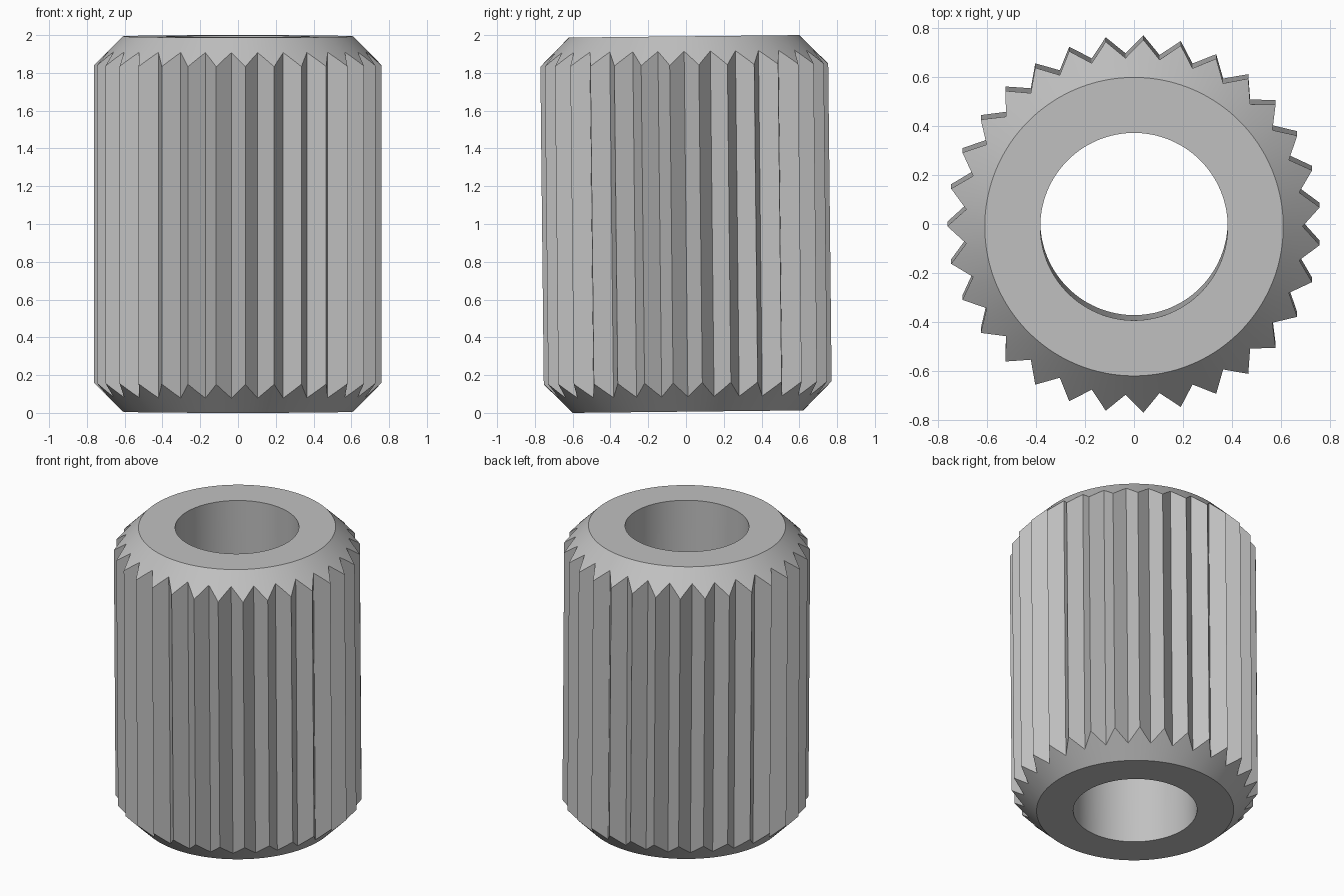
import bpy, bmesh
from math import sin, cos, pi, hypot, atan2
from mathutils import Matrix, Vector

if "Cube" in bpy.data.objects:
    bpy.data.objects.remove(bpy.data.objects["Cube"], do_unlink=True)

TEETH = 31
STEPS = 3                 # samples along each tooth flank
TIP_R, ROOT_R = 0.763, 0.689
END_R, BORE_R = 0.61, 0.383
TILT = 0.0108
HALF = 1.0 - END_R * sin(TILT)

# Zigzag tooth outline: straight flanks from tip to root, one tip on -x
corners = [Vector((r * cos(a), r * sin(a)))
           for i in range(2 * TEETH)
           for a in [pi + i * pi / TEETH]
           for r in [ROOT_R if i % 2 else TIP_R]]
outline = [p.lerp(corners[(i + 1) % len(corners)], s / STEPS)
           for i, p in enumerate(corners) for s in range(STEPS)]

bm = bmesh.new()


def ring(radius, z):
    """Circle whose points share the angles of the tooth outline."""
    return [bm.verts.new((radius * cos(a), radius * sin(a), z))
            for a in [atan2(p.y, p.x) for p in outline]]


def toothed_ring(side):
    """Tooth outline cut off by the 45 degree end cone."""
    return [bm.verts.new((p.x, p.y, side * (HALF - (hypot(p.x, p.y) - END_R))))
            for p in outline]


# Closed loop of rings: bore, bottom end, chamfer, teeth, chamfer, top end
loops = [ring(BORE_R, -HALF), ring(END_R, -HALF), toothed_ring(-1),
         toothed_ring(1), ring(END_R, HALF), ring(BORE_R, HALF)]
count = len(outline)
for a, b in zip(loops, loops[1:] + loops[:1]):
    for i in range(count):
        j = (i + 1) % count
        bm.faces.new((a[i], a[j], b[j], b[i]))
bmesh.ops.recalc_face_normals(bm, faces=bm.faces)

# Slight lean of the whole sleeve
bm.transform(Matrix.Translation((0, 0, 1)) @ Matrix.Rotation(TILT, 4, 'X'))

mesh = bpy.data.meshes.new("splined_sleeve")
bm.to_mesh(mesh)
bm.free()
sleeve = bpy.data.objects.new("splined_sleeve", mesh)
bpy.context.collection.objects.link(sleeve)

# Plain grey metal
grey = bpy.data.materials.new("plain_grey")
grey.use_nodes = True
colour = (0.53, 0.53, 0.53, 1)
grey.diffuse_color = colour
grey.node_tree.nodes["Principled BSDF"].inputs["Base Color"].default_value = colour
mesh.materials.append(grey)

# Smooth bore and chamfers, crisp teeth
bpy.ops.object.select_all(action='DESELECT')
sleeve.select_set(True)
bpy.context.view_layer.objects.active = sleeve
bpy.ops.object.shade_smooth_by_angle(angle=pi / 6)
